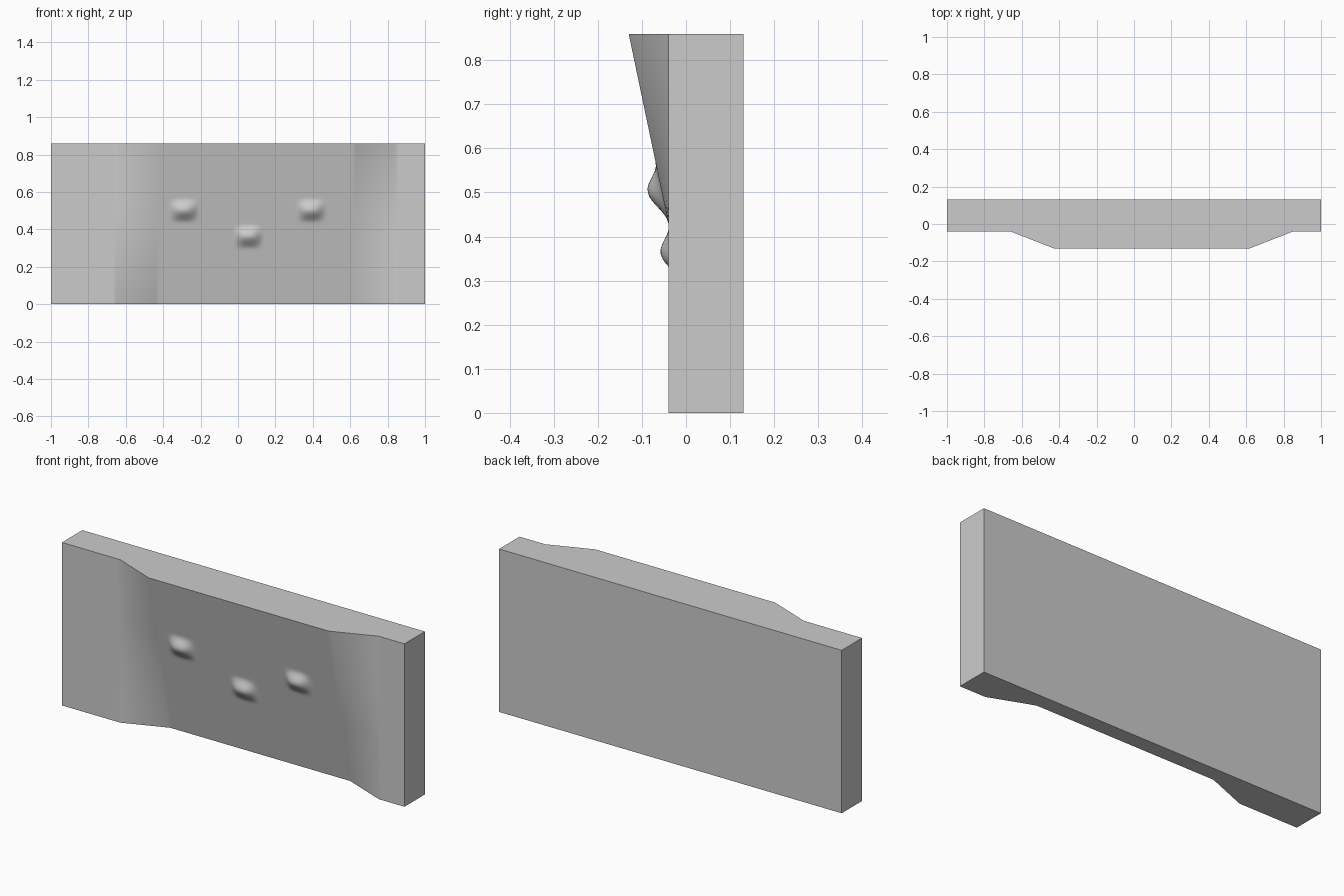
import bpy
import bmesh
from math import cos, pi

if "Cube" in bpy.data.objects:
    bpy.data.objects.remove(bpy.data.objects["Cube"], do_unlink=True)

HEIGHT, BACK, FRONT, TILT = 0.86, 0.13, -0.04, 0.09
BUMP_DEPTH, BUMP_RX, BUMP_RZ = 0.032, 0.085, 0.068
BUMPS = [(-0.29, 0.50), (0.39, 0.50), (0.055, 0.36)]

stone = bpy.data.materials.new("plain_grey")
stone.use_nodes = True
grey = (0.6, 0.6, 0.6, 1.0)
stone.diffuse_color = grey
stone.node_tree.nodes["Principled BSDF"].inputs["Base Color"].default_value = grey


def clamp(t):
    return max(0.0, min(1.0, t))


def panel_weight(x):
    """Flat side strips, linear ramps and a full-strength middle."""
    return min(clamp((x + 0.66) / 0.23), clamp((0.85 - x) / 0.23))


def bump(x, z):
    """Small rounded knobs, wider than tall."""
    total = 0.0
    for cx, cz in BUMPS:
        u, v = abs(x - cx) / BUMP_RX, abs(z - cz) / BUMP_RZ
        if u < 1 and v < 1:
            total += cos(u ** 1.3 * pi / 2) ** 2 * cos(v * pi / 2) ** 2
    return BUMP_DEPTH * total


# Sculpted front: the middle panel leans forward at the top, back at the foot
bm = bmesh.new()
bmesh.ops.create_grid(bm, x_segments=200, y_segments=86, size=1)
for vert in bm.verts:
    x, lean = vert.co.x, vert.co.y
    z = (lean + 1) * HEIGHT / 2
    vert.co = (x, FRONT - TILT * lean * panel_weight(x) - bump(x, z), z)

# Slab sides and flat back
rim = [e for e in bm.edges if e.is_boundary]
new = bmesh.ops.extrude_edge_only(bm, edges=rim)["geom"]
for item in new:
    if isinstance(item, bmesh.types.BMVert):
        item.co.y = BACK
back_rim = [e for e in new if isinstance(e, bmesh.types.BMEdge) and e.is_boundary]
bmesh.ops.contextual_create(bm, geom=back_rim)
bmesh.ops.recalc_face_normals(bm, faces=bm.faces)

mesh = bpy.data.meshes.new("wall_slab")
bm.to_mesh(mesh)
bm.free()
mesh.materials.append(stone)
slab = bpy.data.objects.new("wall_slab", mesh)
bpy.context.collection.objects.link(slab)

# Smooth face with crisp outer edges
bpy.ops.object.select_all(action="DESELECT")
slab.select_set(True)
bpy.context.view_layer.objects.active = slab
bpy.ops.object.shade_smooth_by_angle(angle=pi / 6)
